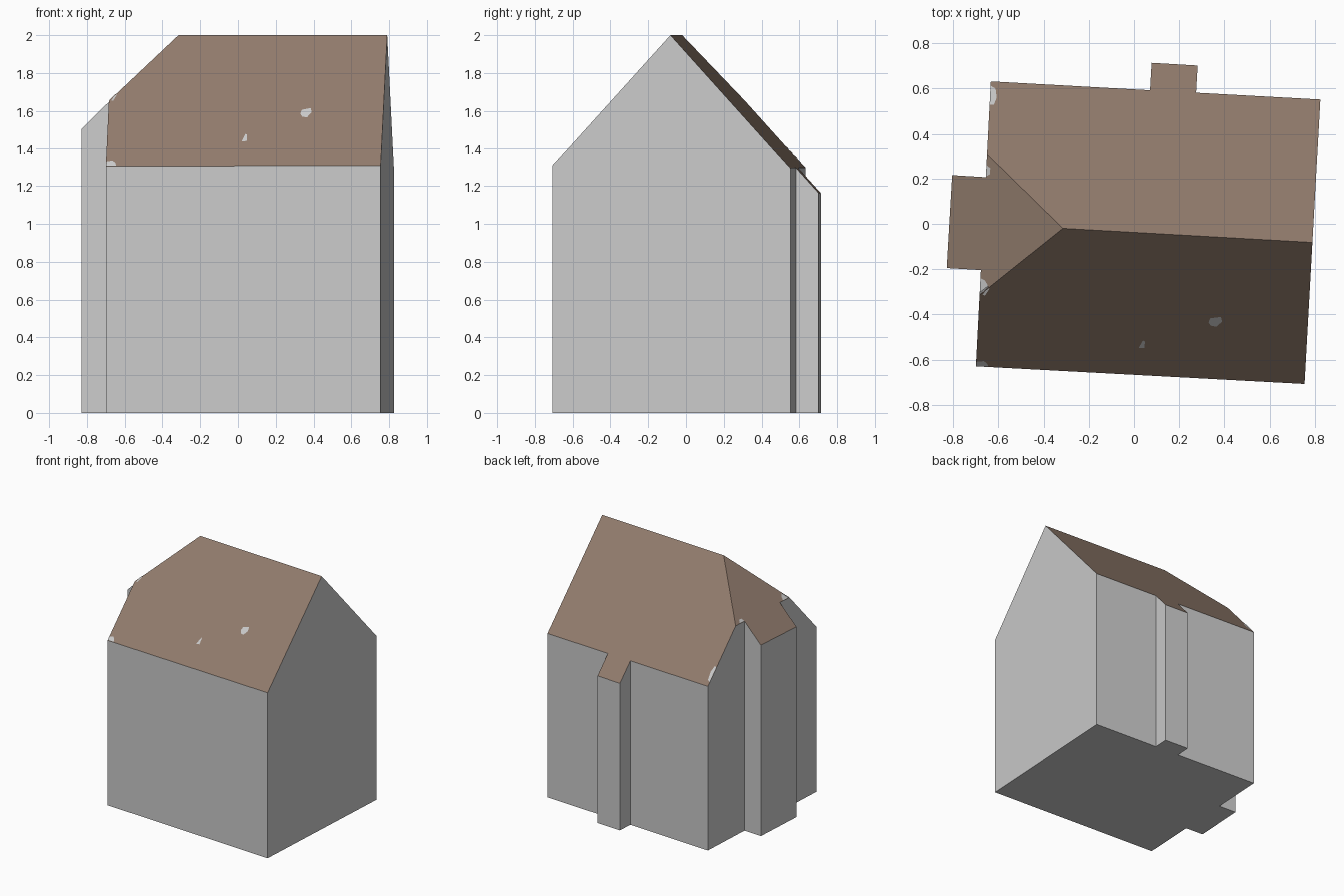
import bpy, bmesh
from mathutils import Vector

if "Cube" in bpy.data.objects:
    bpy.data.objects.remove(bpy.data.objects["Cube"])


def material(name, rgb):
    m = bpy.data.materials.new(name)
    m.diffuse_color = (*rgb, 1)
    m.use_nodes = True
    m.node_tree.nodes["Principled BSDF"].inputs["Base Color"].default_value = m.diffuse_color
    return m


wall = material("pale_grey_wall", (0.60, 0.60, 0.60))
brown = material("brown_roof", (0.29, 0.203, 0.155))

# Footprint: slightly turned rectangle with a bay on the left and one at the back
footprint = [(-0.70, -0.63), (0.755, -0.708), (0.825, 0.552), (0.275, 0.582),
             (0.282, 0.702), (0.078, 0.714), (0.071, 0.593), (-0.634, 0.632),
             (-0.656, 0.206), (-0.805, 0.215), (-0.829, -0.195), (-0.678, -0.204)]

# Roof planes: front slope, back slope, left hip
ridge_r, ridge_l = Vector((0.787, -0.082, 2)), Vector((-0.315, -0.02, 2))


def upward_normal(a, b, c):
    n = (b - a).cross(c - a).normalized()
    return n if n.z > 0 else -n


planes = [
    (ridge_l, upward_normal(ridge_r, ridge_l, Vector((0.755, -0.708, 1.308)))),
    (ridge_l, upward_normal(ridge_r, ridge_l, Vector((0.825, 0.552, 1.295)))),
    (ridge_l, upward_normal(ridge_l, Vector((-0.805, 0.215, 1.51)),
                            Vector((-0.829, -0.195, 1.505)))),
]


def roof_z(x, y):
    return min(p.z - (n.x * (x - p.x) + n.y * (y - p.y)) / n.z for p, n in planes)


def add_object(name, bm, mats):
    me = bpy.data.meshes.new(name)
    bm.to_mesh(me)
    bm.free()
    for m in mats:
        me.materials.append(m)
    ob = bpy.data.objects.new(name, me)
    bpy.context.collection.objects.link(ob)
    return ob


# House body: extruded footprint trimmed by the roof planes
bm = bmesh.new()
base = bm.faces.new([bm.verts.new((x, y, 0)) for x, y in footprint])
ext = bmesh.ops.extrude_face_region(bm, geom=[base], use_keep_orig=True)
bmesh.ops.translate(bm, vec=(0, 0, 2.3),
                    verts=[v for v in ext["geom"] if isinstance(v, bmesh.types.BMVert)])
for point, normal in planes:
    cut = bmesh.ops.bisect_plane(bm, geom=bm.verts[:] + bm.edges[:] + bm.faces[:], dist=1e-5,
                                 plane_co=point, plane_no=normal, clear_outer=True)
    rim = [e for e in bm.edges if e.is_boundary]
    bmesh.ops.contextual_create(bm, geom=rim)
bmesh.ops.recalc_face_normals(bm, faces=bm.faces[:])
for f in bm.faces:
    f.material_index = 1 if f.normal.z > 0.2 else 0
add_object("house", bm, [wall, brown])

# Bare pale patches lying on the roof
patches = [
    [(0.33, -0.435), (0.338, -0.417), (0.385, -0.411), (0.39, -0.432), (0.365, -0.455), (0.34, -0.45)],
    [(0.02, -0.55), (0.04, -0.515), (0.048, -0.52), (0.047, -0.55)],
    [(-0.699, -0.629), (-0.696, -0.61), (-0.665, -0.607), (-0.65, -0.618), (-0.645, -0.632)],
    [(-0.683, -0.303), (-0.646, -0.274), (-0.64, -0.287), (-0.66, -0.317), (-0.683, -0.308)],
    [(-0.68, -0.24), (-0.66, -0.25), (-0.646, -0.274), (-0.683, -0.303)],
    [(-0.653, 0.26), (-0.636, 0.245), (-0.638, 0.22), (-0.655, 0.208)],
    [(-0.635, 0.613), (-0.613, 0.60), (-0.608, 0.56), (-0.62, 0.53), (-0.639, 0.53)],
]
bm = bmesh.new()
for outline in patches:
    bm.faces.new([bm.verts.new((x, y, roof_z(x, y) + 0.003)) for x, y in outline])
for f in bm.faces:
    f.normal_update()
    if f.normal.z < 0:
        f.normal_flip()
add_object("roof_patches", bm, [wall])
